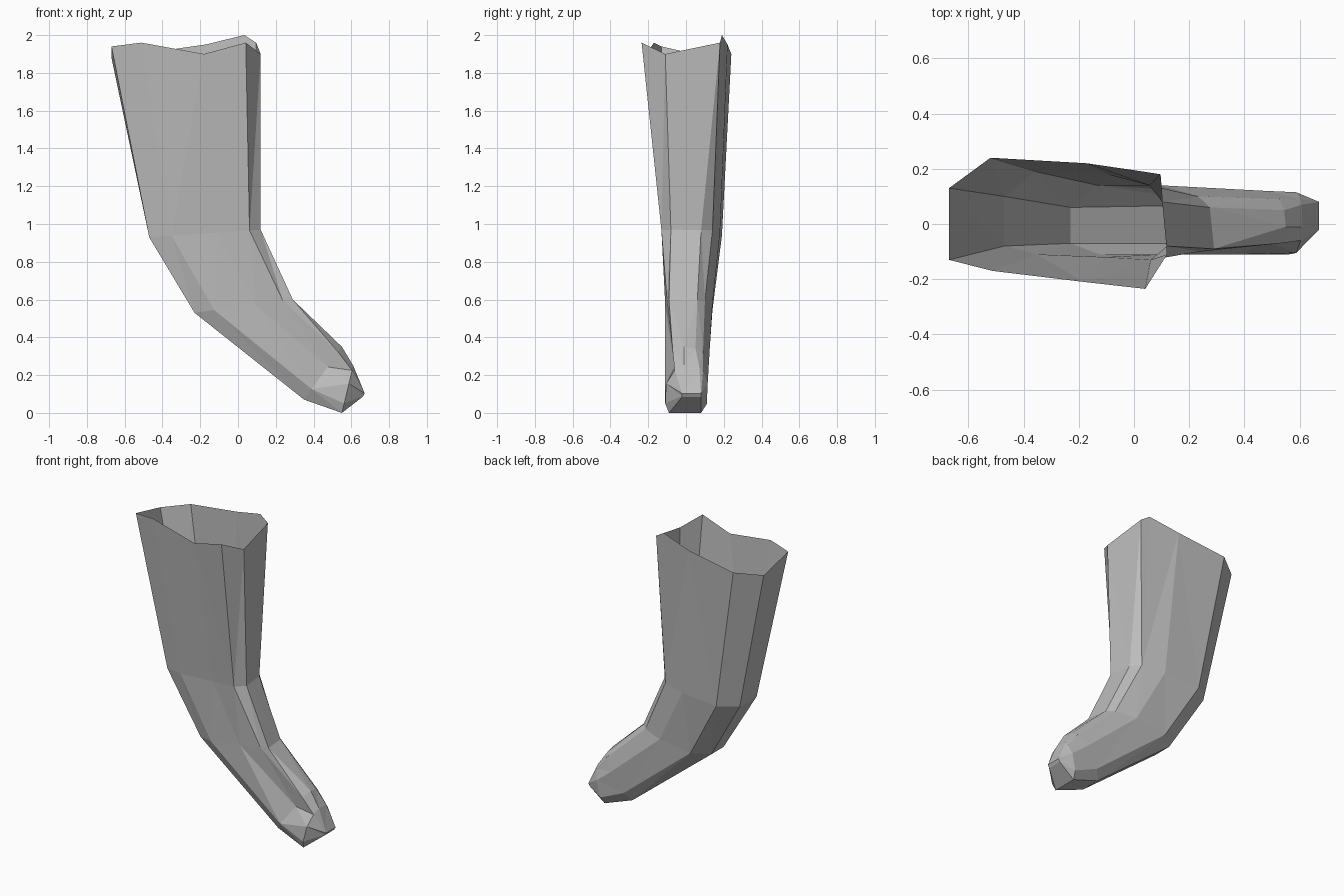
import bpy
import bmesh

cube = bpy.data.objects.get("Cube")
if cube:
    bpy.data.objects.remove(cube, do_unlink=True)

# One plain grey for the whole limb
grey = bpy.data.materials.new("plain grey")
grey.use_nodes = True
colour = (0.5, 0.5, 0.5, 1)
grey.diffuse_color = colour
grey.node_tree.nodes["Principled BSDF"].inputs["Base Color"].default_value = colour

# Stations around each cross-section, as fractions from heel side to shin side:
# heel back, heel front, three on the front, shin front, shin back, three on the back
STATIONS = (0, 0, .2, .62, .9, 1, .97, .89, .63, .19)


def cross_section(heel, shin, depths, lifts=(0,) * 10):
    """Points between a heel (x, z) and a shin (x, z), pushed out in y."""
    return [(heel[0] + (shin[0] - heel[0]) * t, y,
             heel[1] + (shin[1] - heel[1]) * t + lift)
            for t, y, lift in zip(STATIONS, depths, lifts)]


sections = [
    # uneven open rim
    cross_section((-.67, 1.9), (.12, 1.9),
                  (.13, -.13, -.17, -.21, -.235, -.11, .18, .19, .22, .24),
                  (-.02, .04, .06, 0, .06, 0, .06, .1, .05, 0)),
    # lower shin
    cross_section((-.47, .93), (.12, .97),
                  (.1, -.08, -.11, -.12, -.13, -.08, .08, .14, .18, .19)),
    # ankle
    cross_section((-.23, .53), (.29, .6),
                  (.06, -.07, -.11, -.11, -.1, -.09, .06, .1, .14, .14)),
    # instep, with a crease along the front
    cross_section((.35, .07), (.55, .35),
                  (.07, -.07, -.11, -.06, -.07, -.01, .05, .09, .12, .11)),
    # ball of the toe
    cross_section((.55, 0), (.61, .25),
                  (.08, -.09, -.11, -.105, -.06, -.01, .07, .09, .115, .11)),
    # blunt tip
    cross_section((.66, .085), (.672, .105),
                  (.08, -.02, -.02, -.02, -.02, -.02, .08, .08, .08, .08)),
]

# Loft the open shell and close the tip
bm = bmesh.new()
rings = [[bm.verts.new(p) for p in section] for section in sections]
count = len(STATIONS)
for upper, lower in zip(rings, rings[1:]):
    for i in range(count):
        j = (i + 1) % count
        bm.faces.new((upper[i], lower[i], lower[j], upper[j]))
bm.faces.new(rings[-1])
bmesh.ops.remove_doubles(bm, verts=bm.verts, dist=.004)
bmesh.ops.triangulate(bm, faces=bm.faces, quad_method="SHORT_EDGE")
bmesh.ops.recalc_face_normals(bm, faces=bm.faces)

mesh = bpy.data.meshes.new("lower_leg_and_foot")
bm.to_mesh(mesh)
bm.free()
mesh.materials.append(grey)
limb = bpy.data.objects.new("lower_leg_and_foot", mesh)
bpy.context.collection.objects.link(limb)
